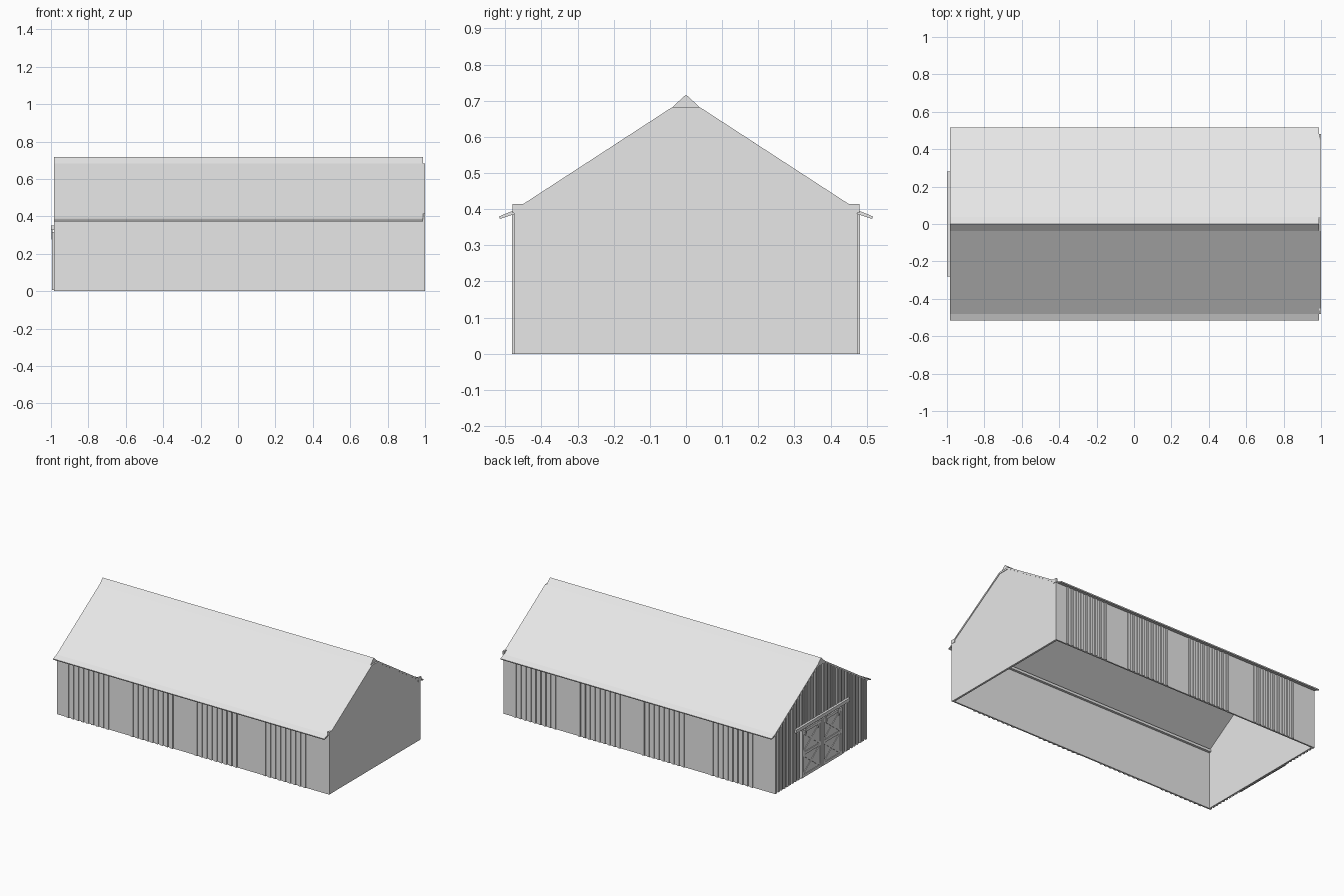
import bpy, bmesh, math
from mathutils import Matrix, Vector

cube = bpy.data.objects.get("Cube")
if cube:
    bpy.data.objects.remove(cube)

paint = bpy.data.materials.new("plain_grey")
paint.use_nodes = True
paint.diffuse_color = (0.8, 0.8, 0.8, 1)
paint.node_tree.nodes["Principled BSDF"].inputs["Base Color"].default_value = (0.8, 0.8, 0.8, 1)


def finish(name, bm):
    bmesh.ops.recalc_face_normals(bm, faces=bm.faces)
    mesh = bpy.data.meshes.new(name)
    bm.to_mesh(mesh)
    bm.free()
    mesh.materials.append(paint)
    obj = bpy.data.objects.new(name, mesh)
    bpy.context.collection.objects.link(obj)
    return obj


def add_prism(bm, points, x0, x1):
    """Extrude a (y, z) outline along x."""
    face = bm.faces.new([bm.verts.new((x0, y, z)) for y, z in points])
    new = bmesh.ops.extrude_face_region(bm, geom=[face])["geom"]
    moved = [v for v in new if isinstance(v, bmesh.types.BMVert)]
    bmesh.ops.translate(bm, verts=moved, vec=(x1 - x0, 0, 0))


def add_box(bm, lo, hi):
    add_prism(bm, [(lo[1], lo[2]), (hi[1], lo[2]), (hi[1], hi[2]), (lo[1], hi[2])], lo[0], hi[0])


def mirrored(half):
    """Full outline from its +y half, which runs from the ridge outward."""
    return half + [(-y, z) for y, z in reversed(half) if y > 0]


def roof_z(y):
    return 0.683 - 0.65 * max(abs(y) - 0.037, 0)


HALF, X0, X1 = 0.476, -0.985, 0.99

# Roof skin with steeper ridge cap and flatter eaves
top = [(0, 0.717), (0.037, 0.683), (0.48, 0.395), (0.517, 0.38)]
under = [(0.515, 0.373), (0.475, 0.386), (0.037, 0.671)]
bm = bmesh.new()
add_prism(bm, mirrored(top + under), X0, X1)
finish("roof", bm)

# Plain end wall and its raised bargeboards
bm = bmesh.new()
add_prism(bm, mirrored([(0.037, 0.672), (HALF, 0.387), (HALF, 0)]), X1 - 0.006, 0.997)
finish("plain_end_wall", bm)
bm = bmesh.new()
add_prism(bm, mirrored([(0.037, 0.683), (0.46, 0.408), (0.46, 0.396), (0.037, 0.671)]), X1, 1)
finish("bargeboards", bm)
bm = bmesh.new()
for s in (-1, 1):
    add_box(bm, (X1 - 0.002, min(s * 0.448, s * 0.48), 0.389), (1, max(s * 0.448, s * 0.48), 0.414))
add_box(bm, (X1, -0.476, 0), (0.999, -0.461, 0.389))
finish("end_trim", bm)

# Long walls with groups of vertical ribs; the pattern turns with the wall
groups = [(-0.905, -0.615), (-0.436, -0.146), (0.03, 0.32), (0.53, 0.82)]
for s, side in ((-1, "front"), (1, "back")):
    bm = bmesh.new()
    add_box(bm, (X0 + 0.004, -HALF, 0), (X1, -HALF + 0.01, 0.39))
    for start, end in groups:
        for i in range(9):
            x = start + (end - start) * i / 8
            add_box(bm, (x - 0.008, -HALF - 0.006, 0), (x + 0.008, -HALF, 0.39))
    if s > 0:
        bm.transform(Matrix.Rotation(math.pi, 4, "Z"))
        bmesh.ops.translate(bm, verts=bm.verts, vec=(X0 + X1, 0, 0))
    finish(side + "_wall", bm)
    # Wall plate beam under the eaves
    bm = bmesh.new()
    ys = sorted((s * 0.45, s * 0.47))
    add_box(bm, (X0 + 0.008, ys[0], 0.375), (X1 - 0.006, ys[1], 0.392))
    finish(side + "_wall_plate", bm)

# Door end wall with battens cut to the roof slope
bm = bmesh.new()
add_prism(bm, mirrored([(0.037, 0.672), (HALF, 0.387), (HALF, 0)]), X0 + 0.008, X0 + 0.016)
finish("door_end_wall", bm)
bm = bmesh.new()
count = 32
for i in range(count + 1):
    y = -0.468 + 0.936 * i / count
    a, b = y - 0.008, y + 0.008
    add_prism(bm, [(a, 0), (b, 0), (b, roof_z(b) - 0.012), (a, roof_z(a) - 0.012)], X0, X0 + 0.008)
finish("door_end_battens", bm)


def add_bar(bm, a, b, width, x0, x1):
    """Flat bar between two (y, z) points."""
    a, b = Vector(a), Vector(b)
    d = (b - a).normalized() * width / 2
    n = Vector((-d.y, d.x))
    add_prism(bm, [tuple(p) for p in (a - n, b - n, b + n, a + n)], x0, x1)


# Pair of sliding doors with crossed braces
for s, side in ((-1, "right"), (1, "left")):
    bm = bmesh.new()
    y0, y1 = sorted((s * 0.003, s * 0.21))
    z0, z1, w = 0.005, 0.315, 0.018
    zm, h = (z0 + z1) / 2, w / 2
    add_box(bm, (X0 - 0.004, y0, z0), (X0, y1, z1))
    face = (X0 - 0.009, X0 - 0.004)
    for y in (y0 + h, y1 - h):
        add_bar(bm, (y, z0), (y, z1), w, *face)
    for z in (z0 + h, zm, z1 - h):
        add_bar(bm, (y0 + w, z), (y1 - w, z), w, *face)
    for low, high in ((z0 + w, zm - h), (zm + h, z1 - w)):
        add_bar(bm, (y0 + w, low), (y1 - w, high), 0.013, X0 - 0.008, X0 - 0.004)
        add_bar(bm, (y0 + w, high), (y1 - w, low), 0.013, X0 - 0.0075, X0 - 0.004)
    # Hangers from the door to its rail
    for y in (y0 + 0.04, y1 - 0.04):
        add_box(bm, (X0 - 0.011, y - 0.006, z1 - 0.04), (X0 - 0.008, y + 0.006, 0.34))
    finish(side + "_sliding_door", bm)

# Door rail
bm = bmesh.new()
add_box(bm, (-1, -0.28, 0.328), (X0, 0.28, 0.35))
finish("door_rail", bm)
